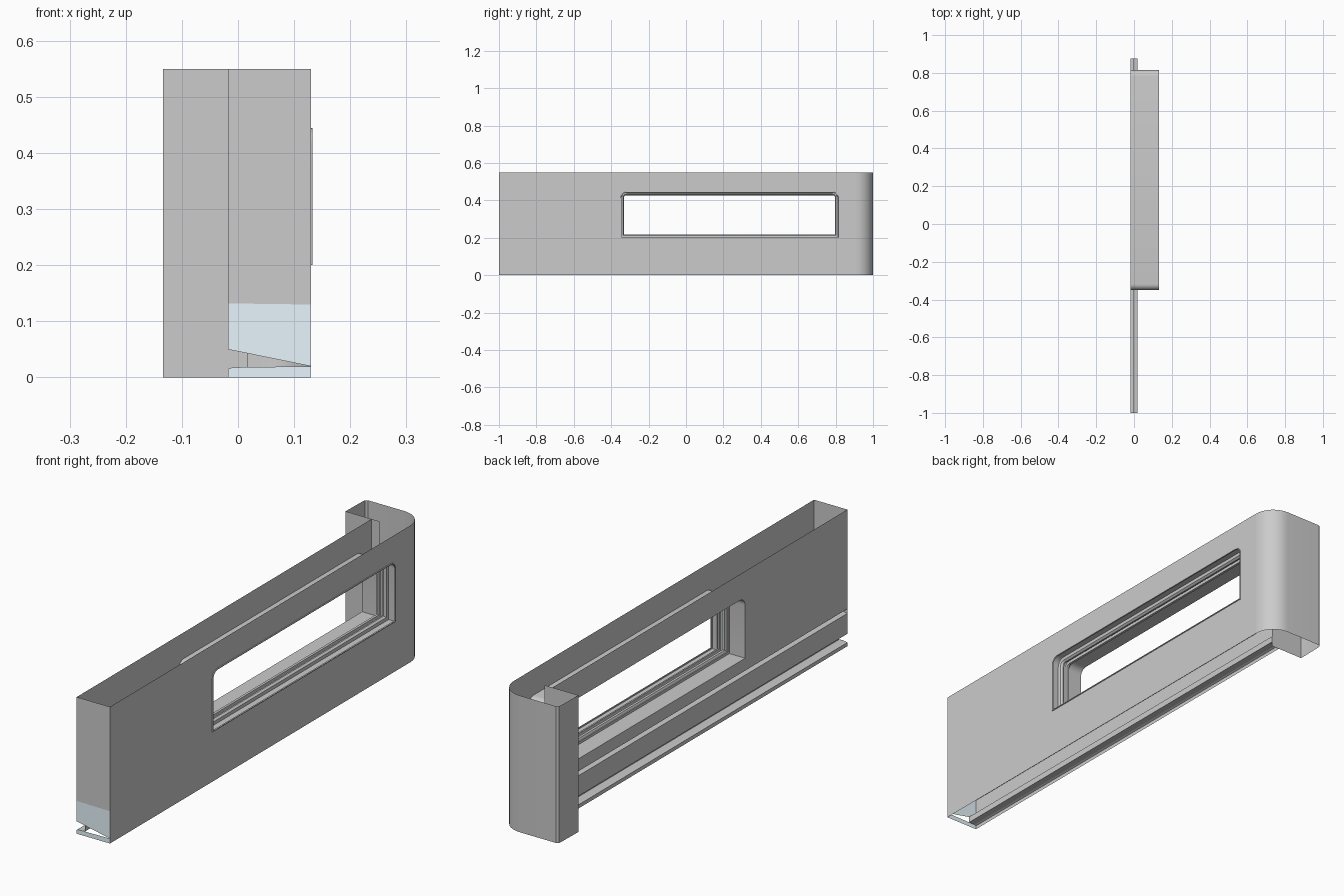
import bpy, bmesh
from math import sin, cos, pi, radians

if "Cube" in bpy.data.objects:
    bpy.data.objects.remove(bpy.data.objects["Cube"])

XO, XI = 0.13, -0.018          # outer and inner skin positions
H, YP = 0.55, 0.875            # wall height, pillar start
WY0, WY1, WZ0, WZ1, WR = -0.35, 0.815, 0.2, 0.445, 0.032

blue = bpy.data.materials.new("pale_blue")
blue.diffuse_color = (0.80, 0.92, 0.98, 1)
blue.use_nodes = True
blue.node_tree.nodes["Principled BSDF"].inputs["Base Color"].default_value = blue.diffuse_color


def finish(bm, name, mat=None, smooth=False):
    bmesh.ops.remove_doubles(bm, verts=bm.verts, dist=1e-5)
    me = bpy.data.meshes.new(name)
    bm.to_mesh(me)
    bm.free()
    ob = bpy.data.objects.new(name, me)
    bpy.context.collection.objects.link(ob)
    if mat:
        me.materials.append(mat)
    if smooth:
        bpy.ops.object.select_all(action='DESELECT')
        ob.select_set(True)
        bpy.context.view_layer.objects.active = ob
        bpy.ops.object.shade_smooth_by_angle(angle=radians(35))
    return ob


def bridge(name, rows, closed=False, mat=None, smooth=False):
    """Skin a list of equally long point rows."""
    bm = bmesh.new()
    rows = [[bm.verts.new(p) for p in r] for r in rows]
    n = len(rows[0])
    for a, b in zip(rows, rows[1:]):
        for i in range(n if closed else n - 1):
            j = (i + 1) % n
            bm.faces.new((a[i], a[j], b[j], b[i]))
    return finish(bm, name, mat, smooth)


def polygon(name, pts, mat=None):
    bm = bmesh.new()
    bm.faces.new([bm.verts.new(p) for p in pts])
    return finish(bm, name, mat)


def opening(x, o=0.0):
    """Window outline inset by o: square sill corners, rounded head corners."""
    r = WR - o
    pts = [(x, WY0 + o, WZ0 + o), (x, WY1 - o, WZ0 + o)]
    for cy, a0 in ((WY1 - WR, 0), (WY0 + WR, pi / 2)):
        for k in range(7):
            a = a0 + k * pi / 12
            pts.append((x, cy + r * cos(a), WZ1 - WR + r * sin(a)))
    return pts


def pierced_wall(name, x, y1, z0):
    """Flat skin with the window cut out."""
    bm = bmesh.new()
    rect = [(x, -1, z0), (x, y1, z0), (x, y1, H), (x, -1, H)]
    for loop in (rect, opening(x)):
        v = [bm.verts.new(p) for p in loop]
        for i in range(len(v)):
            bm.edges.new((v[i - 1], v[i]))
    bmesh.ops.triangle_fill(bm, edges=bm.edges[:], use_beauty=True, normal=(1, 0, 0))
    bmesh.ops.dissolve_limit(bm, angle_limit=0.01, verts=bm.verts[:], edges=bm.edges[:])
    return finish(bm, name)


# Outer and inner skins
R = 0.09
pierced_wall("outer_wall", XO, 1 - R, 0)
pierced_wall("inner_wall", XI, YP, 0.15)

# Lower inner skin with a small upper groove and a deeper bottom groove
prof = [(XI, 0.15), (0, 0.15), (0, 0.136), (XI, 0.132), (XI, 0.05), (0.018, 0.043),
        (0.018, 0.018), (-0.01, 0.018), (XI, 0.015), (XI, 0)]
bridge("inner_lower_rail", [[(x, y, z) for x, z in prof] for y in (-1, YP)])

# Pillar wrapping round the far end
plan = [(XO - R + R * cos(k * pi / 20), 1 - R + R * sin(k * pi / 20)) for k in range(11)]
plan += [(-0.122, 1), (-0.13, 0.994), (-0.132, 0.985), (-0.134, YP), (0.018, YP)]
bridge("end_pillar", [[(x, y, z) for x, y in plan] for z in (0, H)], smooth=True)

# Near end caps
polygon("end_cap_upper", [(XI, -1, 0.132), (XO, -1, 0.13), (XO, -1, H), (XI, -1, H)])
polygon("end_cap_middle", [(XI, -1, 0.05), (XO, -1, 0.02), (XO, -1, 0.13), (XI, -1, 0.132)], blue)
polygon("end_cap_lower", [(XI, -1, 0), (XO, -1, 0), (XO, -1, 0.02), (-0.01, -1, 0.018),
                          (XI, -1, 0.015)], blue)

# Window reveal, raised lip and stepped gasket
def ring(name, steps, mat=None):
    bridge(name, [opening(x, o) for x, o in steps], True, mat, True)


ring("window_reveal", [(XO, 0), (XI, 0)])
ring("window_lip", [(XO, 0), (0.133, 0.001), (0.133, 0.004), (0.128, 0.005), (0.128, 0)])
ring("gasket_outer", [(0.1, 0), (0.098, 0.012), (0.09, 0.018), (0.084, 0.018), (0.084, 0.006)])
ring("gasket_channel", [(0.084, 0.006), (0.07, 0.006)], blue)
ring("gasket_inner", [(0.07, 0.006), (0.07, 0.018), (0.06, 0.018), (0.056, 0.01), (0.052, 0.01), (0.052, 0)])
